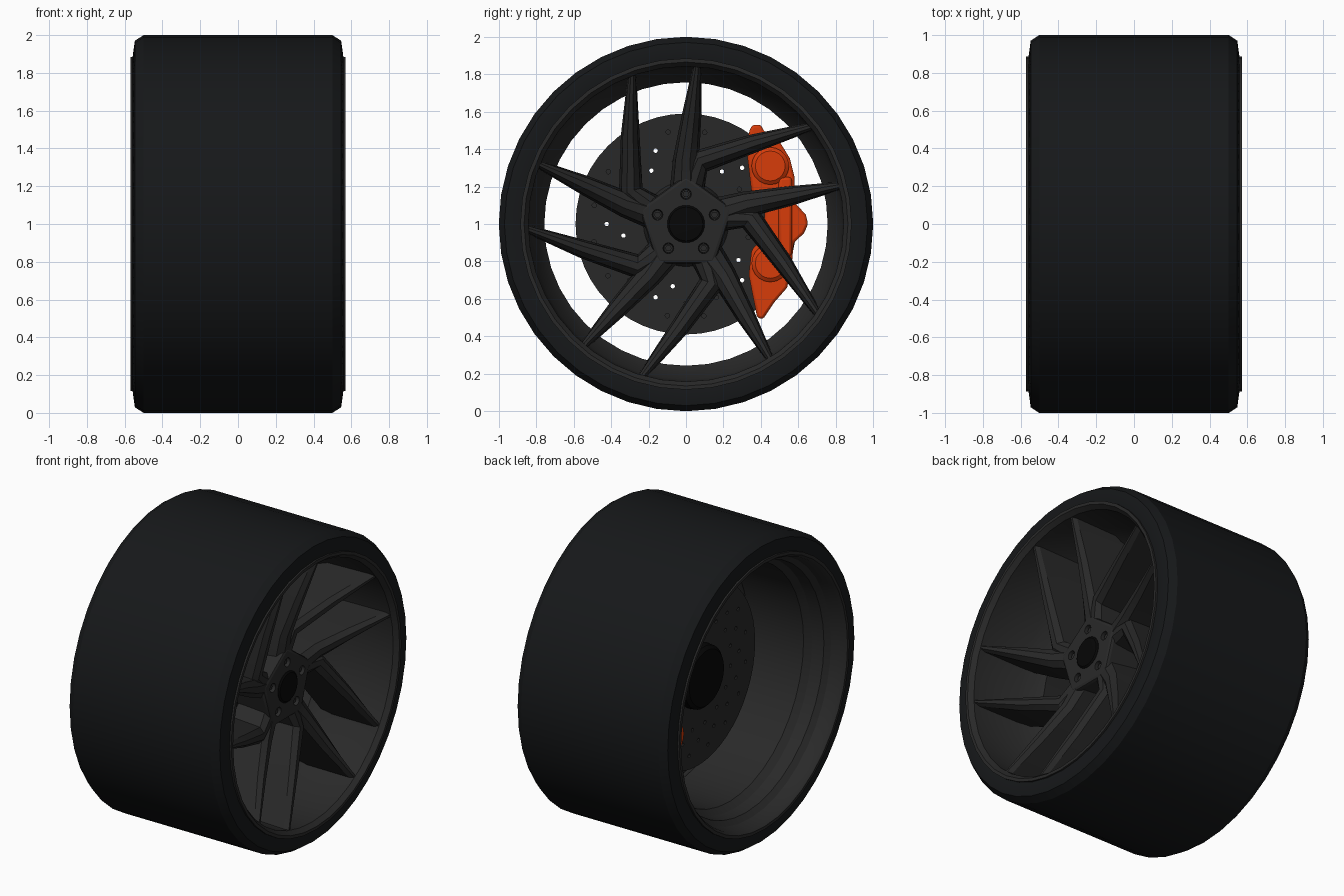
import bpy, bmesh
from math import sin, cos, pi, radians
from mathutils import Matrix, Vector

if "Cube" in bpy.data.objects:
    bpy.data.objects.remove(bpy.data.objects["Cube"])

CZ = 1.0   # axle height; the axle runs along x


def material(name, rgb):
    m = bpy.data.materials.new(name)
    m.diffuse_color = (*rgb, 1)
    m.use_nodes = True
    m.node_tree.nodes["Principled BSDF"].inputs["Base Color"].default_value = m.diffuse_color
    return m


RUBBER = material("rubber", (0.008, 0.009, 0.010))
ALLOY = material("dark_alloy", (0.022, 0.022, 0.022))
STEEL = material("brake_steel", (0.022, 0.022, 0.022))
BLACK = material("black", (0.002, 0.002, 0.002))
ORANGE = material("orange", (0.68, 0.045, 0.003))


def shade(ob, angle):
    bpy.ops.object.select_all(action='DESELECT')
    ob.select_set(True)
    bpy.context.view_layer.objects.active = ob
    bpy.ops.object.shade_smooth_by_angle(angle=radians(angle))


def finish(name, bm, mat=None, angle=30, bevel=0):
    bmesh.ops.remove_doubles(bm, verts=bm.verts, dist=1e-5)
    bmesh.ops.recalc_face_normals(bm, faces=bm.faces)
    me = bpy.data.meshes.new(name)
    bm.to_mesh(me)
    bm.free()
    ob = bpy.data.objects.new(name, me)
    bpy.context.collection.objects.link(ob)
    if mat:
        me.materials.append(mat)
    if bevel:
        b = ob.modifiers.new("bevel", 'BEVEL')
        b.width, b.segments, b.limit_method = bevel, 2, 'ANGLE'
    shade(ob, angle)
    return ob


def lathe(name, profile, mat, n=40):
    """Spin a closed (x, radius) profile about the axle."""
    bm = bmesh.new()
    rings = [[bm.verts.new((x, r * cos(2 * pi * i / n), CZ + r * sin(2 * pi * i / n)))
              for x, r in profile] for i in range(n)]
    for i in range(n):
        a, b = rings[i], rings[(i + 1) % n]
        for j in range(len(profile)):
            k = (j + 1) % len(profile)
            if profile[j][1] == 0 and profile[k][1] == 0:
                continue
            bm.faces.new((a[j], a[k], b[k], b[j]))
    bmesh.ops.remove_doubles(bm, verts=bm.verts, dist=1e-5)
    bmesh.ops.dissolve_degenerate(bm, edges=bm.edges, dist=1e-6)
    return finish(name, bm, mat)


def cyl(bm, y, z, x0, x1, r, n=12, r2=None):
    """Cylinder along x; y and z are measured from the axle."""
    m = Matrix.Translation(((x0 + x1) / 2, y, CZ + z)) @ Matrix.Rotation(pi / 2, 4, 'Y')
    bmesh.ops.create_cone(bm, cap_ends=True, segments=n, radius1=r,
                          radius2=r if r2 is None else r2, depth=x1 - x0, matrix=m)


def slab(name, outline, x0, x1, mat, angle, bevel):
    """Extrude a (y, z) outline along the axle."""
    bm = bmesh.new()
    face = bm.faces.new([bm.verts.new((x0, y, CZ + z)) for y, z in outline])
    ext = bmesh.ops.extrude_face_region(bm, geom=[face])
    bmesh.ops.translate(bm, vec=(x1 - x0, 0, 0),
                        verts=[v for v in ext['geom'] if isinstance(v, bmesh.types.BMVert)])
    return finish(name, bm, mat, angle, bevel)


def polar(r, deg):
    return r * cos(radians(deg)), r * sin(radians(deg))


def cut(ob, cutter):
    """Subtract the cutter, then bake so that the new edges shade sharp."""
    mod = ob.modifiers.new("cut", 'BOOLEAN')
    mod.operation, mod.object, mod.solver = 'DIFFERENCE', cutter, 'EXACT'
    cutter.hide_render = True
    bpy.context.view_layer.objects.active = ob
    for name in [m.name for m in ob.modifiers]:
        bpy.ops.object.modifier_apply(modifier=name)
    bpy.data.objects.remove(cutter)
    shade(ob, 25)


# Tyre and rim barrel (narrow in the middle, stepping out towards both lips)
half = [(0.55, 0.865), (0.558, 0.885), (0.546, 0.97), (0.5, 1.0)]
lathe("tyre", half + [(-x, r) for x, r in reversed(half)], RUBBER)
inner = [(-0.57, 0.885), (-0.57, 0.865), (-0.55, 0.85), (-0.47, 0.835), (-0.44, 0.805),
         (-0.36, 0.797), (-0.32, 0.765), (0.08, 0.757), (0.13, 0.795), (0.17, 0.805),
         (0.21, 0.83), (0.54, 0.842), (0.57, 0.865), (0.57, 0.885)]
lathe("rim", inner + [(0.53, 0.885), (0.5, 0.865), (-0.5, 0.865), (-0.53, 0.885)], ALLOY)


# Spokes: blades lofted through (y, z, half width, front x, back x)
def blade(bm, stations, turn):
    rot = Matrix.Rotation(turn, 2)
    pts = [Vector(s[:2]) for s in stations]
    rings = []
    for i, (_, _, w, xf, xb) in enumerate(stations):
        t = (pts[min(i + 1, len(pts) - 1)] - pts[max(i - 1, 0)]).normalized()
        side = Vector((-t.y, t.x))
        ring = []
        for f, x in ((-1, xb), (-0.8, xf - 0.03), (-0.3, xf),
                     (0.3, xf), (0.8, xf - 0.03), (1, xb)):
            p = rot @ (pts[i] + side * w * f)
            ring.append(bm.verts.new((x, p.x, CZ + p.y)))
        rings.append(ring)
    for a, b in zip(rings, rings[1:]):
        for j in range(6):
            k = (j + 1) % 6
            bm.faces.new((a[j], a[k], b[k], b[j]))
    bm.faces.new(rings[0])
    bm.faces.new(rings[-1])


straight = [(0.0, 0.2, 0.085, 0.352, 0.14), (0.0, 0.34, 0.07, 0.375, 0.13),
            (0.03, 0.58, 0.052, 0.45, 0.13), (0.06, 0.845, 0.022, 0.54, 0.15)]
swept = [(0.02, 0.19, 0.08, 0.35, 0.14), (0.075, 0.335, 0.066, 0.37, 0.13),
         (0.36, 0.43, 0.05, 0.45, 0.13), (0.675, 0.522, 0.022, 0.54, 0.15)]
for i in range(5):
    for label, path in (("straight_spoke", straight), ("swept_spoke", swept)):
        bm = bmesh.new()
        blade(bm, path, i * 2 * pi / 5)
        finish(f"{label}_{i + 1}", bm, ALLOY, 15)

# Five-sided hub with bolt pockets, bolts and centre cap
hub = slab("wheel_hub", [polar(0.262, 90 + 72 * i) for i in range(5)], 0.12, 0.36, ALLOY, 30, 0.02)
pockets, bolts = bmesh.new(), bmesh.new()
for i in range(5):
    y, z = polar(0.16, 90 + 72 * i)
    cyl(pockets, y, z, 0.29, 0.42, 0.025, 16, 0.032)
    cyl(bolts, y, z, 0.27, 0.345, 0.018, 6)
    cyl(bolts, y, z, 0.27, 0.315, 0.024, 16)
cut(hub, finish("pocket_cutter", pockets))
finish("wheel_bolts", bolts, STEEL)
lathe("centre_cap", [(0.3, 0), (0.3, 0.1), (0.362, 0.1), (0.37, 0.09), (0.372, 0)], BLACK, 32)

# Brake disc with a cooling groove: some drillings pass through, the rest are blind
disc = lathe("brake_disc", [(-0.09, 0.12), (-0.09, 0.59), (-0.055, 0.59), (-0.055, 0.56),
                            (-0.03, 0.56), (-0.03, 0.59), (0.005, 0.59), (0.005, 0.12)], STEEL, 48)
holes = bmesh.new()
for i in range(16):
    for r, off in ((0.5, 11), (0.424, 0), (0.34, 10.5)):
        y, z = polar(r, 22.5 * i + off)
        if r < 0.45 and i in (0, 2, 3, 5, 8, 11, 14):
            cyl(holes, y, z, -0.2, 0.1, 0.012, 10)
        else:
            cyl(holes, y, z, -0.2, -0.065, 0.012, 10)
            cyl(holes, y, z, -0.02, 0.1, 0.012, 10)
cut(disc, finish("hole_cutter", holes))
lathe("disc_bell", [(-0.01, 0), (-0.01, 0.23), (0.1, 0.21), (0.13, 0.19), (0.13, 0)], STEEL)
lathe("axle_carrier", [(-0.15, 0), (-0.15, 0.18), (-0.13, 0.2), (-0.08, 0.205), (-0.08, 0)], BLACK)

# Brake caliper: shaped body, piston bulges and bridge
outline = [(0.34, 0.50), (0.355, 0.53), (0.40, 0.53), (0.42, 0.49), (0.50, 0.44), (0.555, 0.35),
           (0.58, 0.25), (0.575, 0.12), (0.64, 0.05), (0.652, 0.0), (0.63, -0.05),
           (0.575, -0.10), (0.565, -0.22), (0.54, -0.34), (0.47, -0.42), (0.41, -0.51),
           (0.38, -0.50), (0.36, -0.40), (0.335, -0.27), (0.35, -0.14), (0.42, -0.06),
           (0.42, 0.08), (0.35, 0.17), (0.335, 0.3), (0.32, 0.42)]
slab("caliper_body", outline, -0.21, 0.09, ORANGE, 35, 0.014)
bm = bmesh.new()
for y, z in ((0.45, 0.31), (0.45, -0.21)):
    cyl(bm, y, z, -0.23, 0.105, 0.1, 20)
    cyl(bm, y, z, 0.105, 0.12, 0.1, 20, 0.08)
finish("caliper_pistons", bm, ORANGE, 30)
bm = bmesh.new()
bmesh.ops.create_cube(bm, size=1, matrix=Matrix.Translation((-0.05, 0.53, CZ + 0.04))
                      @ Matrix.Diagonal((0.33, 0.07, 0.42, 1)))
finish("caliper_bridge", bm, ORANGE, 30, 0.015)
